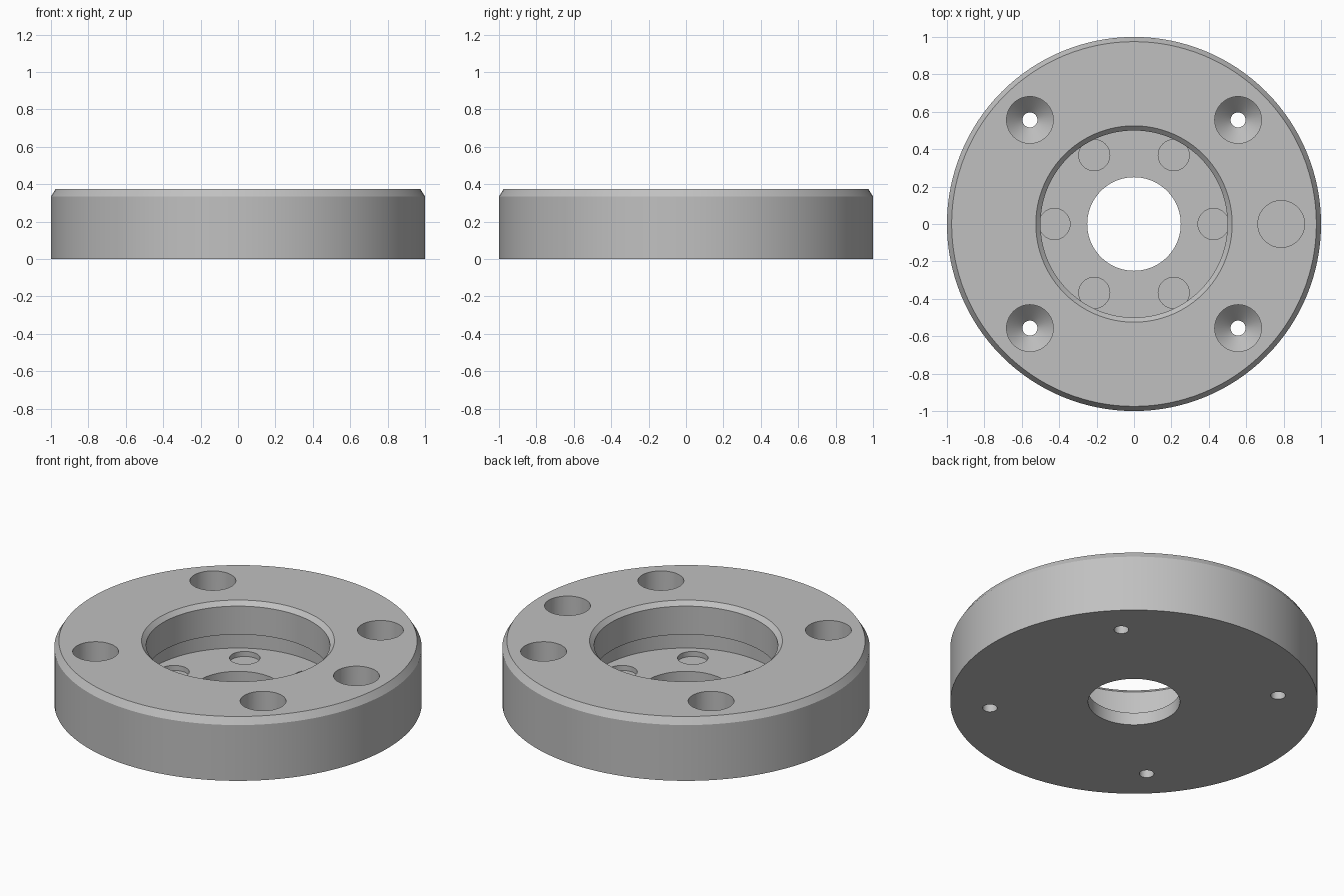
import bpy, bmesh
from math import pi, sin, cos, radians

cube = bpy.data.objects.get("Cube")
if cube:
    bpy.data.objects.remove(cube, do_unlink=True)

steel = bpy.data.materials.new("plain grey")
steel.use_nodes = True
GREY = (0.53, 0.53, 0.53, 1)
steel.diffuse_color = GREY
steel.node_tree.nodes["Principled BSDF"].inputs["Base Color"].default_value = GREY


def lathe(name, profile, steps, x=0, y=0, ring=False):
    """Turn an (r, z) profile around z; ring closes the profile on itself."""
    bm = bmesh.new()
    loops = []
    for r, z in profile:
        loops.append([bm.verts.new((x + r * cos(2 * pi * i / steps),
                                    y + r * sin(2 * pi * i / steps), z))
                      for i in range(steps)])
    pairs = list(zip(loops, loops[1:]))
    if ring:
        pairs.append((loops[-1], loops[0]))
    else:
        bm.faces.new(loops[0])
        bm.faces.new(loops[-1])
    for a, b in pairs:
        for i in range(steps):
            j = (i + 1) % steps
            bm.faces.new((a[i], a[j], b[j], b[i]))
    bmesh.ops.recalc_face_normals(bm, faces=bm.faces)
    mesh = bpy.data.meshes.new(name)
    bm.to_mesh(mesh)
    bm.free()
    mesh.materials.append(steel)
    obj = bpy.data.objects.new(name, mesh)
    bpy.context.collection.objects.link(obj)
    return obj


# Flange body: chamfered rim, deep recess with undercut, central bore
TOP, FLOOR = 0.375, 0.075
body = lathe("flange_body", [
    (0.25, 0), (1, 0), (1, TOP - 0.04), (0.975, TOP),
    (0.525, TOP), (0.5, TOP - 0.025), (0.5, 0.18),
    (0.55, 0.18), (0.55, FLOOR), (0.25, FLOOR)], 128, ring=True)

cutters = []

# Four counterbored, countersunk screw holes
for k in range(4):
    a = radians(45 + 90 * k)
    cutters.append(lathe("screw_hole_cutter", [
        (0.04, -0.1), (0.04, 0.135), (0.125, 0.22), (0.125, 0.5)],
        48, 0.787 * cos(a), 0.787 * sin(a)))

# Single blind hole on the left side
cutters.append(lathe("blind_hole_cutter", [(0.125, 0.125), (0.125, 0.5)], 48, 0.787))

# Six shallow pockets in the recess floor
for k in range(6):
    a = radians(60 * k)
    cutters.append(lathe("pocket_cutter", [(0.083, FLOOR - 0.03), (0.083, 0.12)],
                         40, 0.425 * cos(a), 0.425 * sin(a)))

for c in cutters:
    c.hide_render = True
    mod = body.modifiers.new("cut", "BOOLEAN")
    mod.operation = "DIFFERENCE"
    mod.solver = "EXACT"
    mod.object = c

# Bake the cuts and drop the cutters
graph = bpy.context.evaluated_depsgraph_get()
baked = bpy.data.meshes.new_from_object(body.evaluated_get(graph))
body.modifiers.clear()
body.data = baked
for c in cutters:
    bpy.data.objects.remove(c, do_unlink=True)

bpy.ops.object.select_all(action="DESELECT")
body.select_set(True)
bpy.context.view_layer.objects.active = body
bpy.ops.object.shade_smooth_by_angle(angle=radians(25))
